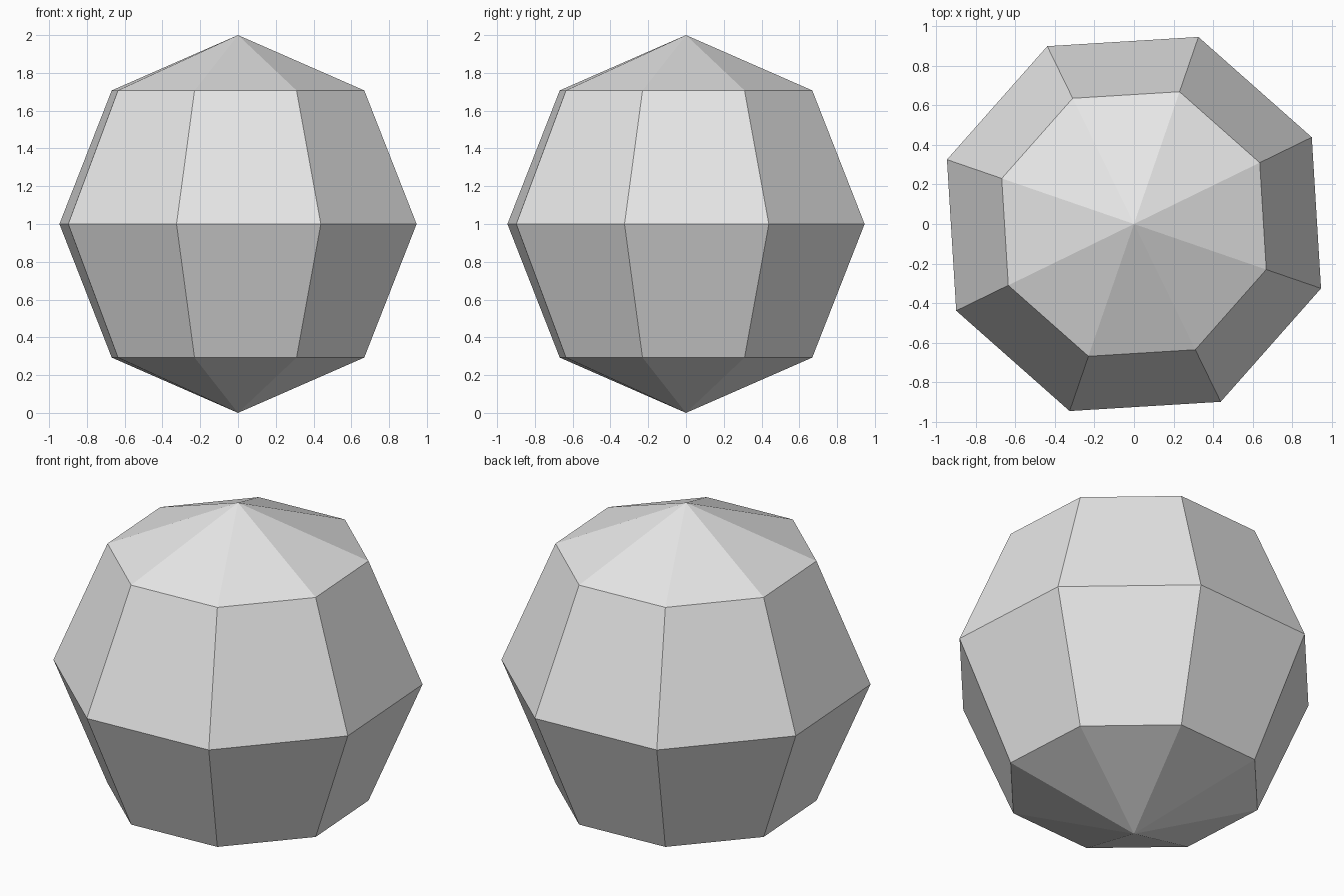
import bpy
from math import radians

# Remove the default cube
cube = bpy.data.objects.get("Cube")
if cube:
    bpy.data.objects.remove(cube, do_unlink=True)

# Plain light grey
grey = bpy.data.materials.new("light_grey")
grey.use_nodes = True
colour = (0.8, 0.8, 0.8, 1.0)
grey.diffuse_color = colour
grey.node_tree.nodes["Principled BSDF"].inputs["Base Color"].default_value = colour

# Faceted ball: eight sides, four bands, turned slightly about the vertical
bpy.ops.mesh.primitive_uv_sphere_add(segments=8, ring_count=4, radius=1,
                                     location=(0, 0, 1),
                                     rotation=(0, 0, radians(26)))
ball = bpy.context.object
ball.name = "faceted_ball"
ball.data.name = "faceted_ball"
ball.data.materials.append(grey)
bpy.ops.object.shade_flat()
